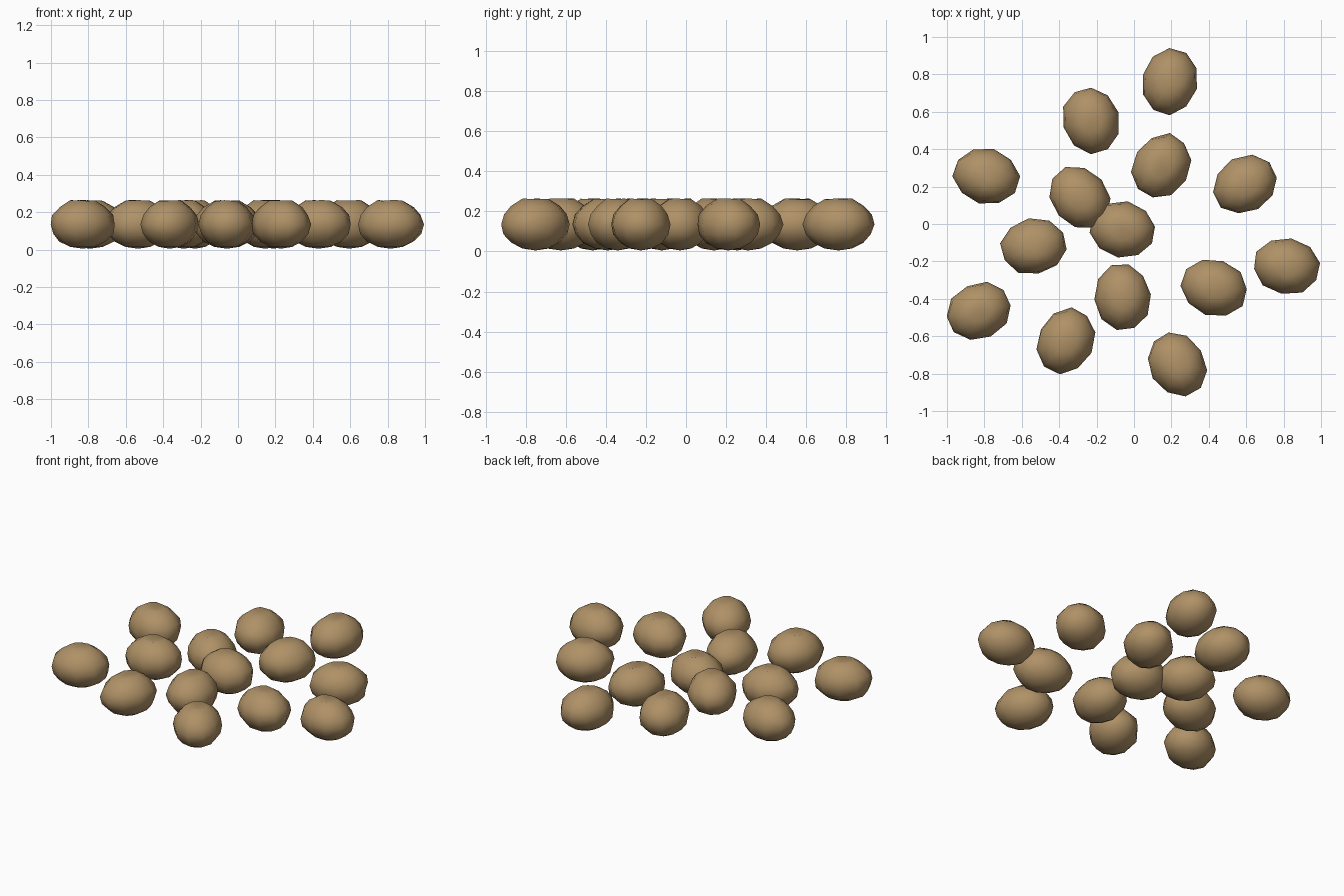
import bpy, bmesh, math, random
from mathutils import Matrix, Vector

cube = bpy.data.objects.get("Cube")
if cube:
    bpy.data.objects.remove(cube)

random.seed(4)

tan = bpy.data.materials.new("earthy_tan")
tan.use_nodes = True
color = (0.43, 0.285, 0.135, 1)
tan.diffuse_color = color
tan.node_tree.nodes["Principled BSDF"].inputs["Base Color"].default_value = color

HALF_LENGTH, HALF_WIDTH, HALF_HEIGHT = 0.18, 0.15, 0.13
MID_Z = 0.135


def potato(name, x, y, angle):
    """Low-poly flattened tuber with a shallow eye at the top."""
    bm = bmesh.new()
    bmesh.ops.create_uvsphere(bm, u_segments=10, v_segments=8, radius=1)
    for v in bm.verts:
        if v.co.z > 0.99:
            v.co = Vector((random.uniform(-0.08, 0.08), random.uniform(-0.08, 0.08), 0.91))
        else:
            ring = math.hypot(v.co.x, v.co.y)
            jitter = 1 + random.uniform(-0.03, 0.03) * ring
            v.co.x *= jitter
            v.co.y *= jitter
            # Raised rim around the eye
            if v.co.z > 0.85:
                v.co.z = random.uniform(0.96, 1.0)
    turn = Matrix.Rotation(math.radians(angle), 4, "Z")
    size = Matrix.Diagonal((HALF_LENGTH, HALF_WIDTH, HALF_HEIGHT, 1))
    bm.transform(turn @ size)
    for f in bm.faces:
        f.smooth = True
    mesh = bpy.data.meshes.new(name)
    bm.to_mesh(mesh)
    bm.free()
    mesh.materials.append(tan)
    obj = bpy.data.objects.new(name, mesh)
    obj.location = (x, y, MID_Z)
    bpy.context.collection.objects.link(obj)


# Scattered heap: centre x, centre y, direction of the long axis
layout = [
    (0.19, 0.76, 75), (-0.23, 0.555, 105), (-0.79, 0.255, -15),
    (-0.29, 0.14, -50), (0.145, 0.31, 60), (0.595, 0.21, 28),
    (-0.06, -0.03, -10), (-0.535, -0.12, 10), (-0.83, -0.465, 25),
    (-0.365, -0.625, 65), (-0.06, -0.39, 95), (0.43, -0.34, -18),
    (0.815, -0.225, -10), (0.23, -0.75, -60),
]
for i, (x, y, angle) in enumerate(layout, 1):
    potato(f"potato_{i}", x, y, angle)
